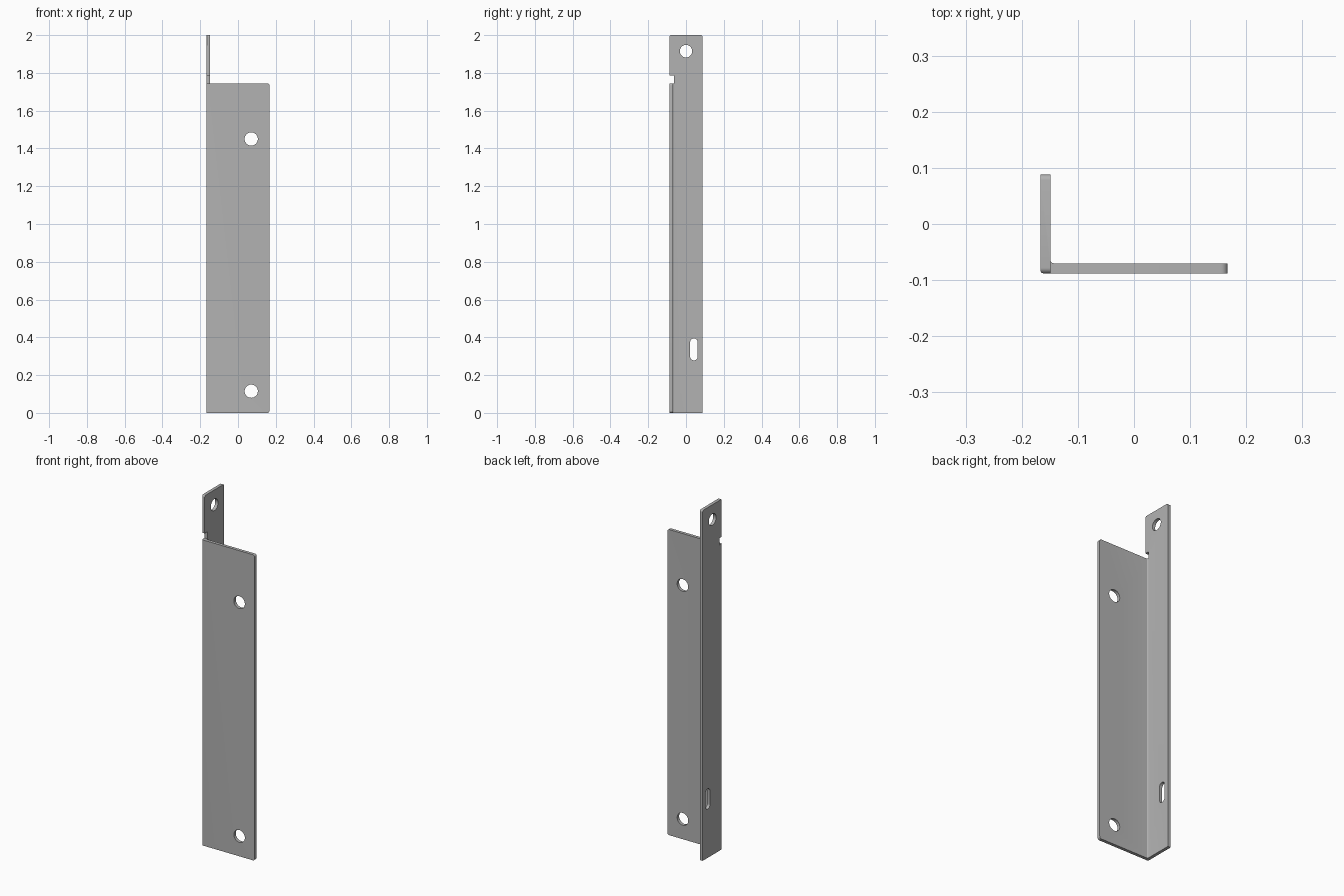
import bpy, bmesh, math
from mathutils import Vector

cube = bpy.data.objects.get("Cube")
if cube:
    bpy.data.objects.remove(cube, do_unlink=True)

# Overall sizes: X and Y are half extents, T is the sheet thickness
X, Y, T, TOP, SHOULDER = 0.167, 0.088, 0.018, 2.0, 1.745
NOTCH_TOP, NOTCH_Y = 1.785, -0.064
FAR = 0.5

steel = bpy.data.materials.new("steel_grey")
steel.use_nodes = True
grey = (0.45, 0.45, 0.45, 1)
steel.diffuse_color = grey
steel.node_tree.nodes["Principled BSDF"].inputs["Base Color"].default_value = grey


def rounded(corners, steps=6):
    """Outline from (u, v, radius) corners, each replaced by an arc."""
    points = []
    for i, (u, v, r) in enumerate(corners):
        p = Vector((u, v))
        if r == 0:
            points.append(p)
            continue
        a = (Vector(corners[i - 1][:2]) - p).normalized() * r
        b = (Vector(corners[(i + 1) % len(corners)][:2]) - p).normalized() * r
        for k in range(steps + 1):
            t = k / steps * math.pi / 2
            points.append(p + a * (1 - math.sin(t)) + b * (1 - math.cos(t)))
    return points


def prism(name, outline, axis, start, end, helper=True):
    """Extrude a 2D outline along the given axis."""
    place = {"x": lambda u, v, w: (w, u, v),
             "y": lambda u, v, w: (u, w, v),
             "z": lambda u, v, w: (u, v, w)}[axis]
    bm = bmesh.new()
    face = bm.faces.new([bm.verts.new(place(u, v, start)) for u, v in outline])
    extruded = bmesh.ops.extrude_face_region(bm, geom=[face])["geom"]
    bmesh.ops.translate(bm, vec=place(0, 0, end - start),
                        verts=[g for g in extruded if isinstance(g, bmesh.types.BMVert)])
    bmesh.ops.recalc_face_normals(bm, faces=bm.faces)
    mesh = bpy.data.meshes.new(name)
    bm.to_mesh(mesh)
    bm.free()
    mesh.materials.append(steel)
    obj = bpy.data.objects.new(name, mesh)
    bpy.context.collection.objects.link(obj)
    obj.hide_render = helper
    return obj


def slot(u, v, r, half=0.0, steps=20):
    """Round hole, or an upright slot when half is above zero."""
    points = []
    for sign in (1, -1):
        for k in range(steps + (1 if half else 0)):
            t = math.pi * k / steps
            points.append((u + sign * r * math.cos(t), v + sign * (half + r * math.sin(t))))
    return points


# Bent sheet: L section with inner and outer bend radii
bracket = prism("angle_bracket", rounded([
    (-X, -Y, 0.006), (X, -Y, 0), (X, -Y + T, 0),
    (-X + T, -Y + T, 0.006), (-X + T, Y, 0), (-X, Y, 0)]), "z", -0.1, TOP + 0.1, False)

# Silhouettes of the wide flange and of the tall flange with its bend relief
front_shape = prism("front_silhouette", rounded([
    (-FAR, 0, 0), (X, 0, 0.012), (X, SHOULDER, 0.012),
    (-X + T, SHOULDER, 0), (-X + T, TOP + FAR, 0), (-FAR, TOP + FAR, 0)]), "y", -FAR, FAR)
side_shape = prism("side_silhouette", rounded([
    (-FAR, -FAR, 0), (Y, -FAR, 0), (Y, TOP, 0.01), (-Y, TOP, 0.01),
    (-Y, NOTCH_TOP, 0), (NOTCH_Y, NOTCH_TOP, 0),
    (NOTCH_Y, SHOULDER, 0), (-FAR, SHOULDER, 0)]), "x", -FAR, FAR)

# Holes and the adjusting slot
cutters = [(front_shape, "INTERSECT"), (side_shape, "INTERSECT")]
for name, z in (("lower_hole", 0.115), ("upper_hole", 1.45)):
    cutters.append((prism(name, slot(0.07, z, 0.035), "y", -FAR, FAR), "DIFFERENCE"))
cutters.append((prism("tab_hole", slot(0, 1.915, 0.033), "x", -FAR, FAR), "DIFFERENCE"))
cutters.append((prism("side_slot", slot(0.042, 0.336, 0.02, 0.038), "x", -FAR, FAR), "DIFFERENCE"))

for cutter, operation in cutters:
    mod = bracket.modifiers.new(cutter.name, "BOOLEAN")
    mod.object, mod.operation, mod.solver = cutter, operation, "EXACT"

# Bake the cuts, then drop the helpers
bpy.context.view_layer.update()
graph = bpy.context.evaluated_depsgraph_get()
baked = bpy.data.meshes.new_from_object(bracket.evaluated_get(graph))
bracket.modifiers.clear()
bracket.data = baked
for cutter, _ in cutters:
    bpy.data.objects.remove(cutter, do_unlink=True)

bpy.ops.object.select_all(action="DESELECT")
bracket.select_set(True)
bpy.context.view_layer.objects.active = bracket
bpy.ops.object.shade_smooth_by_angle(angle=math.radians(30))
